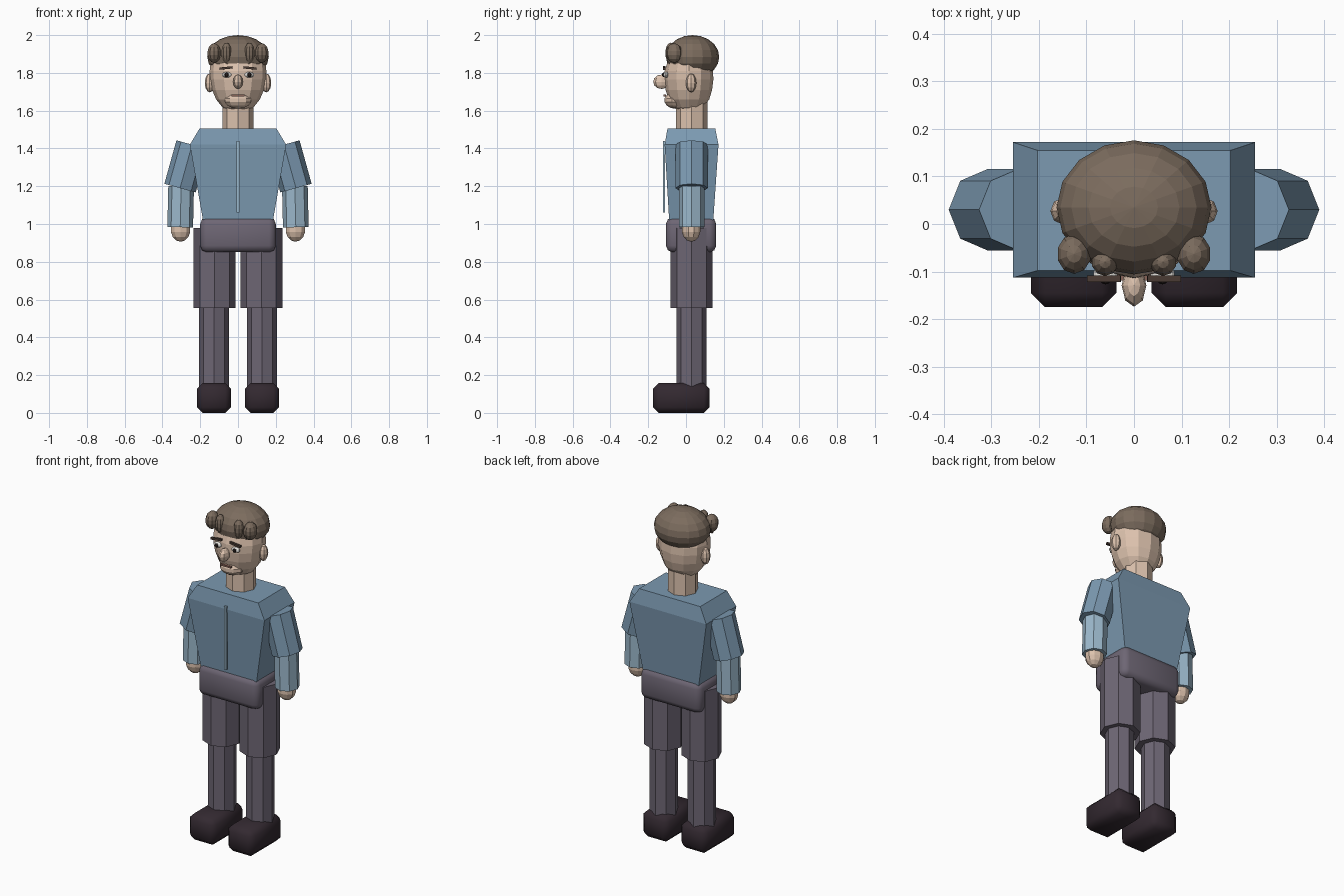
import bpy, bmesh, math
from mathutils import Vector, Matrix

if "Cube" in bpy.data.objects:
    bpy.data.objects.remove(bpy.data.objects["Cube"])

def material(name, rgb):
    m = bpy.data.materials.new(name)
    m.diffuse_color = (*rgb, 1)
    m.use_nodes = True
    m.node_tree.nodes["Principled BSDF"].inputs["Base Color"].default_value = m.diffuse_color
    return m

SHIRT = material("shirt blue", (0.20, 0.32, 0.44))
SLEEVE = material("light sleeve blue", (0.33, 0.48, 0.60))
PANTS = material("trouser grey", (0.155, 0.133, 0.175))
SHOE = material("shoe black", (0.033, 0.022, 0.03))
SKIN = material("skin", (0.72, 0.54, 0.42))
HAIR = material("hair brown", (0.20, 0.15, 0.112))
BROW = material("dark brown", (0.07, 0.045, 0.035))
WHITE = material("eye white", (0.80, 0.78, 0.74))
PUPIL = material("pupil black", (0.02, 0.013, 0.012))
MOUTH = material("lip brown", (0.25, 0.13, 0.10))
CY = 0.03  # depth of the body axis

def finish(name, bm, mat, smooth=False):
    bmesh.ops.recalc_face_normals(bm, faces=bm.faces)
    me = bpy.data.meshes.new(name)
    bm.to_mesh(me)
    bm.free()
    me.materials.append(mat)
    for p in me.polygons:
        p.use_smooth = smooth
    ob = bpy.data.objects.new(name, me)
    bpy.context.collection.objects.link(ob)
    return ob

def ball(name, c, r, mat, seg=10, rings=7):
    bm = bmesh.new()
    bmesh.ops.create_uvsphere(bm, u_segments=seg, v_segments=rings, radius=1,
                              matrix=Matrix.Translation(c) @ Matrix.Diagonal((*r, 1)))
    return finish(name, bm, mat)

def box(name, c, size, mat, bevel=0, segs=1, tilt=0):
    bm = bmesh.new()
    bmesh.ops.create_cube(bm, size=1, matrix=Matrix.Translation(c)
                          @ Matrix.Rotation(tilt, 4, 'Y') @ Matrix.Diagonal((*size, 1)))
    if bevel:
        bmesh.ops.bevel(bm, geom=bm.edges[:], offset=bevel, segments=segs,
                        profile=0.5, affect='EDGES')
    return finish(name, bm, mat, bevel > 0)

def limb(name, top, bottom, r, mat):
    """Eight-sided cylinder between two points."""
    a, b = Vector(top), Vector(bottom)
    d = a - b
    rot = Matrix.Rotation(math.atan2(d.x, d.z), 4, 'Y')
    bm = bmesh.new()
    bmesh.ops.create_cone(bm, cap_ends=True, segments=8, radius1=r, radius2=r,
                          depth=d.length, matrix=Matrix.Translation((a + b) / 2) @ rot)
    return finish(name, bm, mat)

def loft(name, loops, mat):
    """Skin a stack of equal-length point loops and cap the ends."""
    bm = bmesh.new()
    rows = [[bm.verts.new(p) for p in loop] for loop in loops]
    n = len(rows[0])
    for a, b in zip(rows, rows[1:]):
        for i in range(n):
            j = (i + 1) % n
            bm.faces.new((a[i], a[j], b[j], b[i]))
    bm.faces.new(rows[0][::-1])
    bm.faces.new(rows[-1])
    return finish(name, bm, mat)

# Torso: tapered shirt block with sloped shoulders
sections = [(1.0, 0.182, -0.088, 0.143), (1.42, 0.255, -0.113, 0.172), (1.506, 0.203, -0.098, 0.155)]
loft("shirt_torso", [[(-x, y0, z), (x, y0, z), (x, y1, z), (-x, y1, z)]
                     for z, x, y0, y1 in sections], SHIRT)
box("shirt_placket", (0, -0.117, 1.25), (0.014, 0.012, 0.38), SLEEVE)
box("hips", (0, 0.027, 0.943), (0.40, 0.266, 0.185), PANTS, 0.035, 2)
limb("neck", (0, CY, 1.66), (0, CY, 1.49), 0.083, SKIN)

# Head: twelve-sided rings, jaw to crown
rings = [(1.597, 0.04, 0.04), (1.617, 0.082, 0.078), (1.66, 0.116, 0.108), (1.71, 0.137, 0.123),
         (1.765, 0.148, 0.13), (1.81, 0.15, 0.128), (1.85, 0.146, 0.115), (1.91, 0.115, 0.09)]
loft("head", [[(rx * math.cos(i * math.pi / 6), 0.015 + ry * math.sin(i * math.pi / 6), z)
               for i in range(12)] for z, rx, ry in rings], SKIN)
ball("chin", (0, -0.055, 1.655), (0.075, 0.06, 0.045), SKIN)
ball("nose", (0, -0.129, 1.753), (0.026, 0.045, 0.038), SKIN, 8, 6)
box("mouth", (0, -0.112, 1.681), (0.07, 0.014, 0.01), MOUTH)
ball("hair_cap", (0, 0.035, 1.885), (0.163, 0.141, 0.115), HAIR, 16, 10)

# Mirrored parts
for side, s in (("left", -1), ("right", 1)):
    ball(f"ear_{side}", (s * 0.15, 0.027, 1.747), (0.026, 0.028, 0.05), SKIN, 8, 6)
    ball(f"eye_{side}", (s * 0.06, -0.105, 1.79), (0.027, 0.016, 0.015), WHITE)
    ball(f"pupil_{side}", (s * 0.06, -0.119, 1.79), (0.011, 0.008, 0.012), PUPIL, 8, 6)
    box(f"eyebrow_{side}", (s * 0.063, -0.115, 1.826), (0.07, 0.014, 0.012), BROW, tilt=s * 0.1)
    ball(f"outer_curl_{side}", (s * 0.126, -0.063, 1.905), (0.037, 0.043, 0.052), HAIR)
    ball(f"inner_curl_{side}", (s * 0.061, -0.08, 1.905), (0.029, 0.03, 0.055), HAIR)
    # Arms
    limb(f"upper_arm_{side}", (s * 0.243, CY, 1.42), (s * 0.307, CY, 1.19), 0.086, SHIRT)
    limb(f"forearm_{side}", (s * 0.301, CY, 1.20), (s * 0.306, CY, 0.983), 0.068, SLEEVE)
    ball(f"hand_{side}", (s * 0.304, 0.027, 0.972), (0.055, 0.05, 0.066), SKIN)
    # Legs
    limb(f"thigh_{side}", (s * 0.124, CY, 0.98), (s * 0.124, CY, 0.555), 0.111, PANTS)
    limb(f"shin_{side}", (s * 0.127, CY, 0.60), (s * 0.127, CY, 0.14), 0.079, PANTS)
    box(f"shoe_{side}", (s * 0.127, -0.025, 0.079), (0.18, 0.30, 0.158), SHOE, 0.03)
